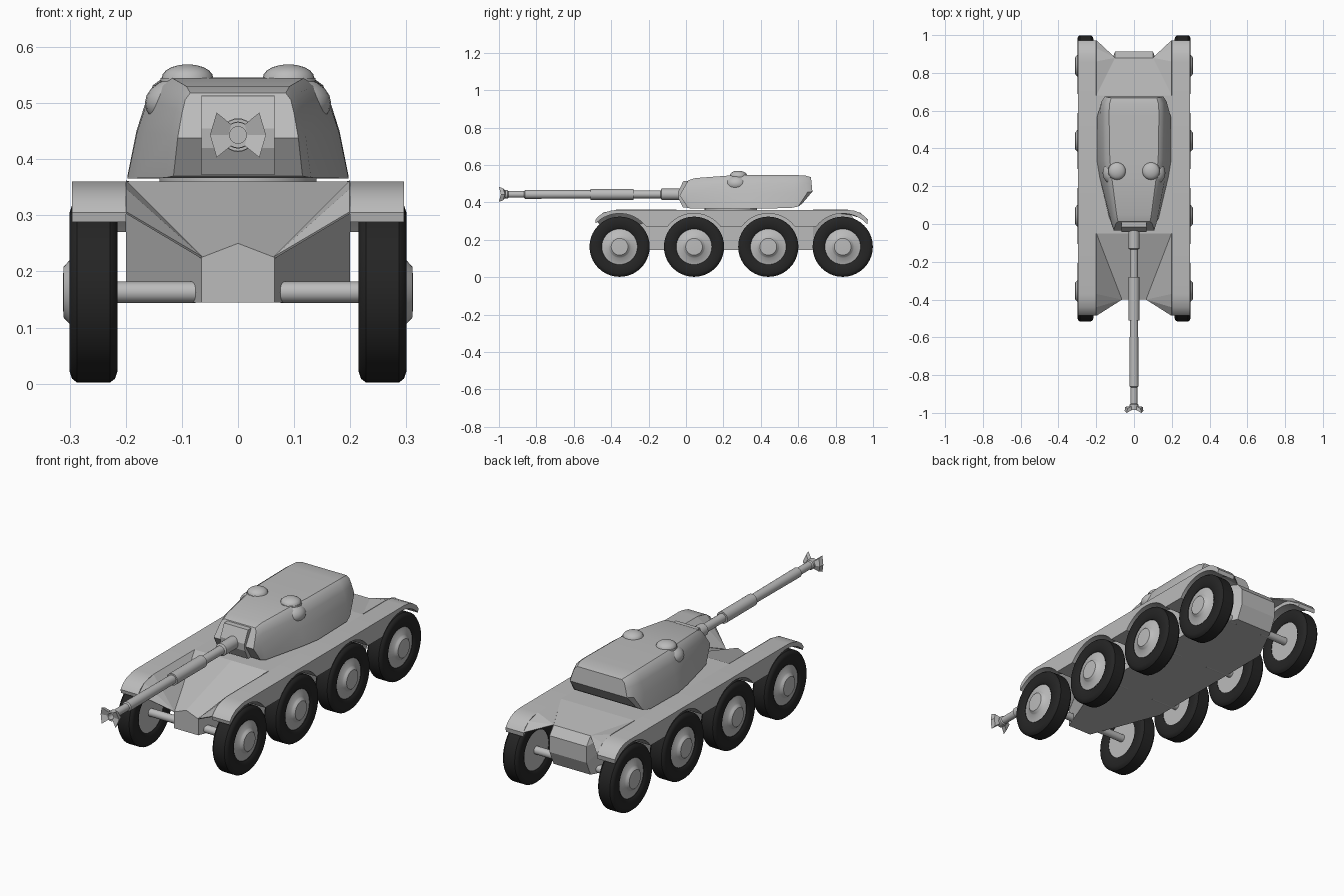
import bpy, bmesh, math
from mathutils import Matrix

if "Cube" in bpy.data.objects:
    bpy.data.objects.remove(bpy.data.objects["Cube"])


def material(name, value):
    m = bpy.data.materials.new(name)
    m.diffuse_color = (value, value, value, 1)
    m.use_nodes = True
    m.node_tree.nodes["Principled BSDF"].inputs["Base Color"].default_value = m.diffuse_color
    return m


GREY = material("armour grey", 0.5)
BLACK = material("tyre black", 0.018)


def make(name, verts, faces, mat=GREY, smooth=None, mirror=False):
    """Mesh from points and faces, optionally with a mirrored copy across x."""
    bm = bmesh.new()
    for s in ((1, -1) if mirror else (1,)):
        vs = [bm.verts.new((s * x, y, z)) for x, y, z in verts]
        for f in faces:
            bm.faces.new([vs[i] for i in f])
    bmesh.ops.remove_doubles(bm, verts=bm.verts, dist=1e-5)
    bmesh.ops.recalc_face_normals(bm, faces=bm.faces)
    me = bpy.data.meshes.new(name)
    bm.to_mesh(me)
    bm.free()
    ob = bpy.data.objects.new(name, me)
    bpy.context.collection.objects.link(ob)
    me.materials.append(mat)
    if smooth:
        me.shade_smooth()
        me.set_sharp_from_angle(angle=math.radians(smooth))
    return ob


def prism(name, profile, x0, x1, mirror=False, smooth=None):
    """Extrude a (y, z) outline from x0 to x1."""
    n = len(profile)
    verts = [(x, y, z) for x in (x0, x1) for y, z in profile]
    faces = [tuple(range(n)), tuple(range(n, 2 * n))]
    faces += [(i, (i + 1) % n, n + (i + 1) % n, n + i) for i in range(n)]
    return make(name, verts, faces, GREY, smooth, mirror)


def lathe(name, profile, axis, centre, mat=GREY, n=32, closed=False):
    """Spin (distance along axis, radius) points round the x, y or z axis."""
    verts, faces = [], []
    for a, r in profile:
        for k in range(n):
            c, s = r * math.cos(k * math.tau / n), r * math.sin(k * math.tau / n)
            p = {"x": (a, c, s), "y": (c, a, s), "z": (c, s, a)}[axis]
            verts.append(tuple(u + v for u, v in zip(p, centre)))
    m = len(profile)
    for i in range(m if closed else m - 1):
        j = (i + 1) % m
        for k in range(n):
            l = (k + 1) % n
            faces.append((i * n + k, i * n + l, j * n + l, j * n + k))
    if not closed:
        faces += [tuple(range(n)), tuple(range((m - 1) * n, m * n))]
    return make(name, verts, faces, mat, 35)


def flip(profile, s):
    return [(s * a, r) for a, r in profile]


# Wheels, hubs and axles
WHEELS = (-0.355, 0.043, 0.44, 0.838)
WZ = 0.163
TYRE = [(.222, .095), (.216, .105), (.215, .142), (.219, .154), (.228, .161),
        (.287, .161), (.296, .154), (.30, .142), (.299, .105), (.292, .095)]
HUB = [(.224, .02), (.224, .097), (.289, .097), (.297, .06), (.302, .055),
       (.311, .045), (.312, .02)]
for i, y in enumerate(WHEELS):
    for side, s in (("right", 1), ("left", -1)):
        lathe(f"tyre_{side}_{i + 1}", flip(TYRE, s), "x", (0, y, WZ), BLACK, 40, True)
        lathe(f"hub_{side}_{i + 1}", flip(HUB, s), "x", (0, y, WZ), GREY, 32)
        lathe(f"axle_{side}_{i + 1}", flip([(.07, .014), (.076, .019), (.23, .019)], s),
              "x", (0, y, WZ), GREY, 16)

# Hull: pointed nose, flat deck, rounded tail
P = dict(A=(0, -.05, .36), B=(.2, -.05, .36), C=(.2, .68, .36), D=(0, .68, .36),
         E=(0, -.4, .25), F=(.065, -.4, .225), G=(.065, -.4, .145), H=(0, -.4, .145),
         I=(.2, -.05, .145), J=(.2, .68, .145))
for k, (y, z) in enumerate([(.88, .335), (.912, .295), (.912, .215), (.88, .145)]):
    P["pqrs"[k]] = (.1, y, z)
    P["wxyz"[k]] = (0, y, z)
keys = list(P)
hull_faces = ["AEFB", "EHGF", "FGI", "FIB", "ABCD", "BIJC", "DCpw", "wpqx", "xqry",
              "yrsz", "CJsr", "Crq", "Cqp", "HGIJsz"]
make("hull", list(P.values()), [[keys.index(c) for c in f] for f in hull_faces], mirror=True)

# Sloping webs joining the hull to the fender ends
FRONT = [(-.37, .36), (-.44, .345), (-.485, .305)]
REAR = [(.86, .36), (.93, .344), (.972, .305)]
for name, apex, root, edge in (("front_web", "F", "B", FRONT), ("rear_web", "p", "C", REAR)):
    pts = [P[apex], P[root]] + [(.2, y, z) for y, z in edge]
    ob = make(name, pts, [(0, i, i + 1) for i in (1, 2, 3)], mirror=True)
    sol = ob.modifiers.new("thickness", "SOLIDIFY")
    sol.thickness = 0.004
    sol.offset = 0

# Fenders: flat top, wheel arches cut underneath
ARCH, LOW = 0.178, 0.27
outline = [(-.485, .305), (-.47, .325), (-.44, .345), (-.40, .356), (-.37, .36),
           (.86, .36), (.90, .356), (.93, .344), (.957, .325), (.972, .305)]
reach = math.acos((LOW - WZ) / ARCH)
for i, y in reversed(list(enumerate(WHEELS))):
    a0 = -math.asin(.127 / ARCH) if i == 0 else -reach
    a1 = math.asin(.131 / ARCH) if i == 3 else reach
    for k in range(13):
        a = a1 + (a0 - a1) * k / 12
        outline.append((y + ARCH * math.sin(a), WZ + ARCH * math.cos(a)))
prism("fenders", outline, .2, .296, mirror=True, smooth=30)

# Turret ring
lathe("turret_ring", [(.35, .14), (.375, .14)], "z", (0, .24, 0), GREY, 40)

# Turret: lofted sections (y bottom, y middle, y top, half width bottom, top, z bottom, top)
SECTIONS = [(.01, -.034, .012, .115, .085, .370, .518),
            (.03, .01, .05, .13, .092, .367, .530),
            (.25, .25, .25, .182, .118, .366, .545),
            (.34, .34, .34, .197, .128, .366, .546),
            (.56, .58, .58, .197, .132, .370, .546),
            (.60, .65, .635, .186, .130, .378, .544),
            (.62, .676, .668, .166, .120, .392, .535)]
STEPS = [(0, 0), (.25, .46), (.5, .75), (.70, .92), (1, 1)]
verts, faces = [], []
for yb, ym, yt, wb, wt, zb, zt in SECTIONS:
    half = []
    for s, t in STEPS:
        y = yb + (ym - yb) * t / .46 if t <= .46 else ym + (yt - ym) * (t - .46) / .54
        half.append((wb + (wt - wb) * s, y, zb + (zt - zb) * t))
    verts += half + [(-x, y, z) for x, y, z in reversed(half)]
for i in range(len(SECTIONS) - 1):
    for k in range(10):
        l = (k + 1) % 10
        faces.append((i * 10 + k, i * 10 + l, i * 10 + 10 + l, i * 10 + 10 + k))
for base in (0, 10 * (len(SECTIONS) - 1)):
    faces += [(base + k, base + k + 1, base + 8 - k, base + 9 - k) for k in range(4)]
make("turret", verts, faces, GREY, 32)

# Gun mantlet
prism("mantlet", [(.04, .372), (-.015, .372), (-.04, .42), (-.043, .455),
                  (-.015, .513), (.04, .515)], -.065, .065)

# Hatch domes with bulges on the turret shoulders
for side, s in (("right", 1), ("left", -1)):
    dome = [(.535, .049), (.545, .048)]
    dome += [(.545 + .024 * math.sin(a), .046 * math.cos(a))
             for a in (0, .3, .6, .9, 1.2, 1.45)]
    lathe(f"hatch_dome_{side}", dome, "z", (s * .09, .28, 0), GREY, 24)
    bulge = [(.046 * math.sin(a), math.cos(a) * .064) for a in
             [-1.5 + 3 * k / 10 for k in range(11)]]
    lathe(f"shoulder_bulge_{side}", bulge, "z", (s * .102, .27, .50), GREY, 24)

# Gun barrel, stepped, with an open bore
GUN_Z = 0.443
BARREL = [(0, .03), (-.13, .03), (-.135, .021), (-.28, .021), (-.28, .029), (-.51, .029),
          (-.51, .022), (-.86, .024), (-.865, .018), (-.95, .018), (-.955, .023),
          (-.985, .023), (-.985, .015), (-.90, .015)]
lathe("gun_barrel", BARREL, "y", (0, 0, GUN_Z), GREY, 24)

# Muzzle brake: a flared wing on each side
wing = [(.012, -.985, .019), (.038, -1.0, .040), (.05, -.99, 0), (.038, -1.0, -.040),
        (.012, -.985, -.019), (.017, -.985, 0)]
back = [(x * .92, y + .022, z * .8) for x, y, z in wing]
wv = [(x, y, z + GUN_Z) for x, y, z in wing + back]
wf = [(0, 1, 2, 5), (5, 2, 3, 4), (6, 7, 8, 11), (11, 8, 9, 10)]
wf += [(i, (i + 1) % 6, 6 + (i + 1) % 6, 6 + i) for i in range(6)]
make("muzzle_brake", wv, wf, mirror=True)
